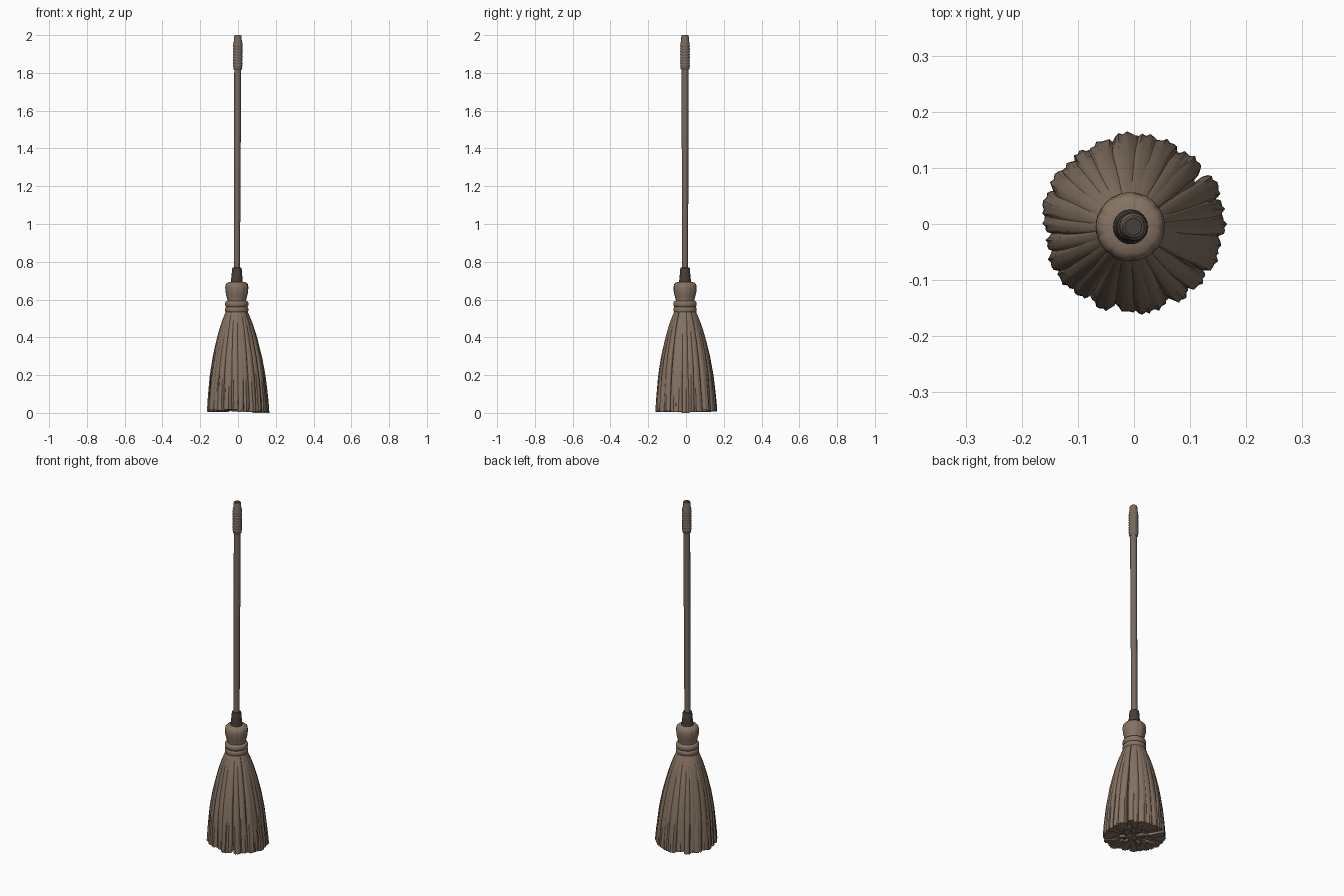
import bpy, math, random
from math import sin, cos, pi

if "Cube" in bpy.data.objects:
    bpy.data.objects.remove(bpy.data.objects["Cube"])

random.seed(7)


def material(name, rgb):
    m = bpy.data.materials.new(name)
    m.diffuse_color = (*rgb, 1)
    m.use_nodes = True
    m.node_tree.nodes["Principled BSDF"].inputs["Base Color"].default_value = m.diffuse_color
    return m


STRAW = material("straw brown", (0.235, 0.170, 0.122))
WOOD = material("handle brown", (0.190, 0.142, 0.108))
DARK = material("dark collar", (0.060, 0.052, 0.040))


def make(name, verts, faces, mat, angle=50):
    me = bpy.data.meshes.new(name)
    me.from_pydata(verts, [], faces)
    me.materials.append(mat)
    ob = bpy.data.objects.new(name, me)
    bpy.context.collection.objects.link(ob)
    bpy.ops.object.select_all(action='DESELECT')
    ob.select_set(True)
    bpy.context.view_layer.objects.active = ob
    bpy.ops.object.shade_smooth_by_angle(angle=math.radians(angle))
    return ob


def bridge(rings, n):
    """Quads between consecutive rings of n points, plus end caps (bottom ring first)."""
    faces = [(i * n + j, i * n + (j + 1) % n, (i + 1) * n + (j + 1) % n, (i + 1) * n + j)
             for i in range(rings - 1) for j in range(n)]
    faces.append(tuple(reversed(range(n))))
    faces.append(tuple((rings - 1) * n + j for j in range(n)))
    return faces


def axis(z):
    """The broom leans very slightly."""
    t = max(0, min(1, (z - 0.5) / 1.4))
    return -0.007 + 0.006 * t, -0.005


def lathe(name, profile, mat, n=32, lobes=lambda a, z: 1.0):
    verts = []
    for r, z in profile:
        cx, cy = axis(z)
        for j in range(n):
            a = 2 * pi * j / n
            k = r * lobes(a, z)
            verts.append((cx + k * cos(a), cy + k * sin(a), z))
    return make(name, verts, bridge(len(profile), n), mat)


# handle shaft
lathe("handle", [(0.016, 0.70), (0.0165, 0.9), (0.0175, 1.4), (0.0185, 1.83)], WOOD, 20)

# ribbed grip with narrower tip
grip = [(0.018, 1.815), (0.0235, 1.822)]
for i in range(8):
    z = 1.832 + i * 0.015
    grip += [(0.0235, z), (0.0255, z + 0.004), (0.0255, z + 0.008), (0.0235, z + 0.012)]
grip += [(0.0245, 1.958), (0.021, 1.968), (0.0205, 1.990), (0.018, 1.998)]
lathe("grip", grip, WOOD, 24)
lathe("tip_cap", [(0.0165, 1.996), (0.015, 2.0)], DARK, 16)

# dark collar under the handle
lathe("collar", [(0.031, 0.675), (0.031, 0.70), (0.0275, 0.735), (0.026, 0.758),
                 (0.024, 0.768), (0.018, 0.770)], DARK, 24)

# lobed head above the binding
lathe("head_knob", [(0.050, 0.57), (0.049, 0.595), (0.054, 0.615), (0.060, 0.64), (0.0615, 0.665),
                    (0.058, 0.682), (0.048, 0.691), (0.025, 0.694)], STRAW, 80,
      lambda a, z: 1 - 0.05 * (1 - abs(sin(4.5 * a + 0.4))) ** 3)

# double binding band
for i, z0 in enumerate((0.532, 0.562)):
    lathe(f"binding_{i + 1}", [(0.050, z0 - 0.004), (0.058, z0), (0.0615, z0 + 0.008),
                               (0.0615, z0 + 0.020), (0.058, z0 + 0.028), (0.048, z0 + 0.032)], STRAW, 40)

# skirt silhouette: (height, radius)
SKIRT = [(0.0, 0.163), (0.05, 0.161), (0.1, 0.157), (0.2, 0.147), (0.3, 0.130),
         (0.4, 0.106), (0.45, 0.091), (0.5, 0.074), (0.535, 0.058), (0.56, 0.048)]


def skirt_radius(z):
    for (z0, r0), (z1, r1) in zip(SKIRT, SKIRT[1:]):
        if z <= z1:
            return r0 + (r1 - r0) * (z - z0) / (z1 - z0)
    return SKIRT[-1][1]


# solid pleated core filling the inside
lathe("skirt_core", [(r * 0.87, max(z, 0.022)) for z, r in SKIRT], STRAW, 144,
      lambda a, z: 1 + 0.035 * sin(27 * a + 2 * sin(3 * a)))

# overlapping clumps of fibre around the skirt
N, M, ROWS = 26, 22, 16
for c in range(N):
    a0 = 2 * pi * (c + random.uniform(-0.25, 0.25)) / N
    half = pi / N * random.uniform(1.05, 1.55)
    out = random.uniform(-0.035, 0.025)
    low = 0.0 if c == 0 else random.uniform(0.003, 0.016)
    ph, twist = random.uniform(0, 6), random.uniform(-0.05, 0.05)
    verts = []
    for i in range(ROWS):
        t = i / (ROWS - 1)
        z = low + (0.556 - low) * t
        r = skirt_radius(z)
        fray = (1 - t) ** 1.3
        cx, cy = axis(z)
        cx, cy = cx * t, cy * t
        for j in range(M):
            u = 2 * pi * j / M
            side, depth = cos(u), sin(u)
            a = a0 + half * side * (1 + 0.06 * sin(9 * t + ph)) + twist * fray
            if depth >= 0:      # outer, rounded and finely ridged
                k = 1 + out * fray - (0.02 + 0.09 * fray ** 0.5) * (1 - depth)
                k += 0.016 * fray * sin(9 * side + ph + 2 * t)
            else:               # inner side reaches toward the middle
                k = 0.91 + out * fray + 0.45 * depth
            rag = 0.004 * sin(5 * side + ph) ** 2 if i == 0 and c else 0
            verts.append((cx + r * k * cos(a), cy + r * k * sin(a), z + rag))
    # u runs clockwise seen from above, so the faces are flipped outward
    faces = [tuple(reversed(f)) for f in bridge(ROWS, M)]
    make(f"fibre_clump_{c + 1}", verts, faces, STRAW)

# loose inner tufts visible from below
for c in range(14):
    a = 2 * pi * c / 14 + random.uniform(-0.15, 0.15)
    d = random.uniform(0.035, 0.085)
    rad, z0 = random.uniform(0.013, 0.022), random.uniform(0.008, 0.018)
    verts = []
    for s, z in ((0.7, z0), (1.0, z0 + 0.008), (0.9, 0.08)):
        for j in range(10):
            b = 2 * pi * j / 10
            p, q = d + 1.7 * rad * s * cos(b), 0.7 * rad * s * sin(b)
            verts.append((p * cos(a) - q * sin(a), p * sin(a) + q * cos(a), z))
    make(f"inner_tuft_{c + 1}", verts, bridge(3, 10), STRAW)
